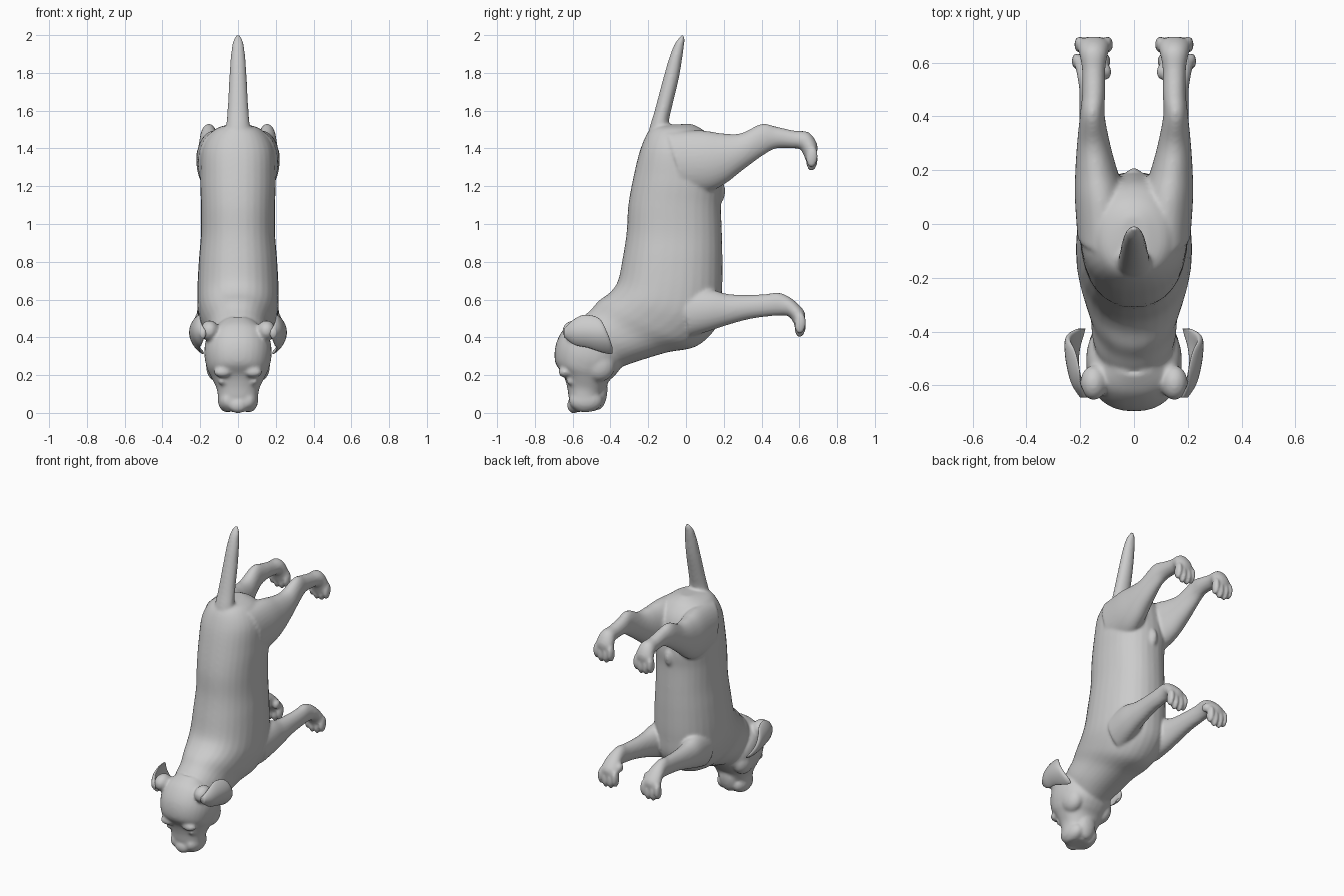
import bpy, bmesh
from math import cos, sin, pi
from mathutils import Vector, Matrix


def catmull(rows, steps=6):
    """Smoothly interpolate a list of section rows."""
    out = []
    for i in range(len(rows) - 1):
        p0, p1 = rows[max(i - 1, 0)], rows[i]
        p2, p3 = rows[i + 1], rows[min(i + 2, len(rows) - 1)]
        for k in range(steps):
            t = k / steps
            out.append([0.5 * (2 * b + (c - a) * t + (2 * a - 5 * b + 4 * c - d) * t * t
                        + (3 * b - a - 3 * c + d) * t ** 3) for a, b, c, d in zip(p0, p1, p2, p3)])
    out.append(list(rows[-1]))
    return out


def loft(bm, rows, side=1, power=2.0, n=32):
    """Row: centre x, upper edge (y, z), lower edge (y, z), half width in x."""
    rings = []
    for x, y0, z0, y1, z1, w in catmull(rows):
        ring = []
        for i in range(n):
            a = 2 * pi * i / n
            c, s = cos(a), sin(a)
            c = abs(c) ** (2 / power) * (1 if c > 0 else -1)
            s = abs(s) ** (2 / power) * (1 if s > 0 else -1)
            ring.append(bm.verts.new((side * (x + w * s),
                                      (y0 + y1) / 2 + c * (y0 - y1) / 2,
                                      (z0 + z1) / 2 + c * (z0 - z1) / 2)))
        rings.append(ring)
    for r, q in zip(rings, rings[1:]):
        for i in range(n):
            bm.faces.new((r[i], r[(i + 1) % n], q[(i + 1) % n], q[i]))
    bm.faces.new(rings[0])
    bm.faces.new(rings[-1])


def blob(bm, centre, radii, tilt=0):
    m = Matrix.Translation(centre) @ Matrix.Rotation(tilt, 4, 'X') @ Matrix.Diagonal((*radii, 1))
    bmesh.ops.create_uvsphere(bm, u_segments=20, v_segments=12, radius=1, matrix=m)


def finish(bm, name):
    bmesh.ops.recalc_face_normals(bm, faces=bm.faces)
    for f in bm.faces:
        f.smooth = True
    me = bpy.data.meshes.new(name)
    bm.to_mesh(me)
    bm.free()
    ob = bpy.data.objects.new(name, me)
    bpy.context.collection.objects.link(ob)
    return ob


bm = bmesh.new()

# torso and neck, rump to head
loft(bm, [(0, *r) for r in [
    (-.12, 1.525, .03, 1.53, .05), (-.19, 1.50, .10, 1.49, .13),
    (-.24, 1.40, .16, 1.40, .19), (-.278, 1.25, .19, 1.22, .20),
    (-.305, 1.10, .185, 1.10, .196), (-.315, .95, .19, .95, .196),
    (-.335, .82, .193, .80, .207), (-.36, .70, .19, .62, .215),
    (-.40, .64, .17, .47, .213), (-.46, .595, .06, .355, .19),
    (-.50, .55, -.10, .32, .165), (-.55, .50, -.25, .275, .155),
    (-.60, .42, -.35, .24, .13)]], power=2.2)

# skull and muzzle
loft(bm, [(0, *r) for r in [
    (-.56, .51, -.38, .40, .10), (-.635, .46, -.34, .32, .165),
    (-.687, .37, -.34, .25, .178), (-.693, .27, -.375, .20, .163),
    (-.65, .20, -.41, .165, .138), (-.63, .14, -.435, .11, .112),
    (-.618, .07, -.455, .06, .103), (-.59, .005, -.48, .01, .08)]], power=2.25)
blob(bm, (0, -.595, .04), (.05, .035, .042))
blob(bm, (0, -.452, .10), (.06, .035, .085), -.15)

# tail
loft(bm, [(0, y - r, z, y + r, z + .02, w) for y, z, r, w in [
    (-.15, 1.42, .065, .075), (-.14, 1.52, .05, .062), (-.12, 1.60, .046, .055),
    (-.082, 1.75, .044, .047), (-.055, 1.87, .037, .039),
    (-.035, 1.95, .027, .028), (-.022, 1.99, .010, .012)]])

# belly sheath
blob(bm, (0, .172, 1.165), (.032, .036, .065), -.1)

hind = [(.11, -.10, 1.49, 0, 1.15, .10), (.125, .08, 1.495, .12, 1.17, .095),
        (.14, .19, 1.48, .21, 1.215, .078), (.15, .29, 1.48, .30, 1.285, .062),
        (.155, .40, 1.53, .41, 1.365, .046), (.15, .48, 1.515, .48, 1.40, .043),
        (.15, .57, 1.495, .57, 1.40, .043), (.15, .65, 1.485, .605, 1.395, .052),
        (.15, .695, 1.42, .625, 1.36, .062), (.15, .69, 1.36, .635, 1.33, .055)]
front = [(.12, -.02, .66, .02, .40, .09), (.14, .12, .655, .13, .435, .075),
         (.15, .22, .63, .22, .465, .06), (.155, .33, .625, .33, .495, .049),
         (.16, .43, .63, .43, .51, .043), (.16, .49, .637, .50, .515, .043),
         (.16, .56, .605, .545, .51, .052), (.16, .625, .54, .57, .475, .062),
         (.16, .63, .49, .58, .455, .055)]

for s in (-1, 1):
    # legs
    loft(bm, hind, s)
    loft(bm, front, s)
    # toes
    for dx, drop in ((-.053, .018), (-.019, 0), (.019, 0), (.053, .018)):
        blob(bm, (s * (.15 + dx), .667, 1.335 + drop), (.019, .031, .056), -.1)
        blob(bm, (s * (.16 + dx), .605, .455 + drop), (.019, .031, .056), -.1)
    # front dewclaw and elbow
    blob(bm, (s * .105, .565, .535), (.022, .03, .03))
    # brow, eye, cheek, lip and ear root
    blob(bm, (s * .08, -.64, .215), (.048, .035, .028))
    blob(bm, (s * .085, -.612, .168), (.022, .022, .02))
    blob(bm, (s * .11, -.46, .25), (.06, .085, .085))
    blob(bm, (s * .055, -.53, .065), (.052, .09, .062))
    blob(bm, (s * .15, -.59, .435), (.05, .065, .055))

dog = finish(bm, "dog_body")
rm = dog.modifiers.new("fuse", 'REMESH')
rm.mode = 'VOXEL'
rm.voxel_size = .009
rm.use_smooth_shade = True
sm = dog.modifiers.new("soften", 'SMOOTH')
sm.factor = .5
sm.iterations = 7

# hanging ear flaps: curved leaf shapes
for s, label in ((-1, "left"), (1, "right")):
    bm = bmesh.new()
    loft(bm, [(.185, -.645, .445, -.645, .40, .016), (.215, -.60, .49, -.59, .36, .017),
              (.235, -.54, .518, -.52, .345, .015), (.245, -.46, .50, -.46, .325, .014),
              (.243, -.415, .42, -.41, .312, .013), (.235, -.39, .35, -.388, .315, .008)], s)
    for v in bm.verts:
        v.co.x -= s * 4 * (v.co.z - .43) ** 2
    finish(bm, "ear_" + label)
